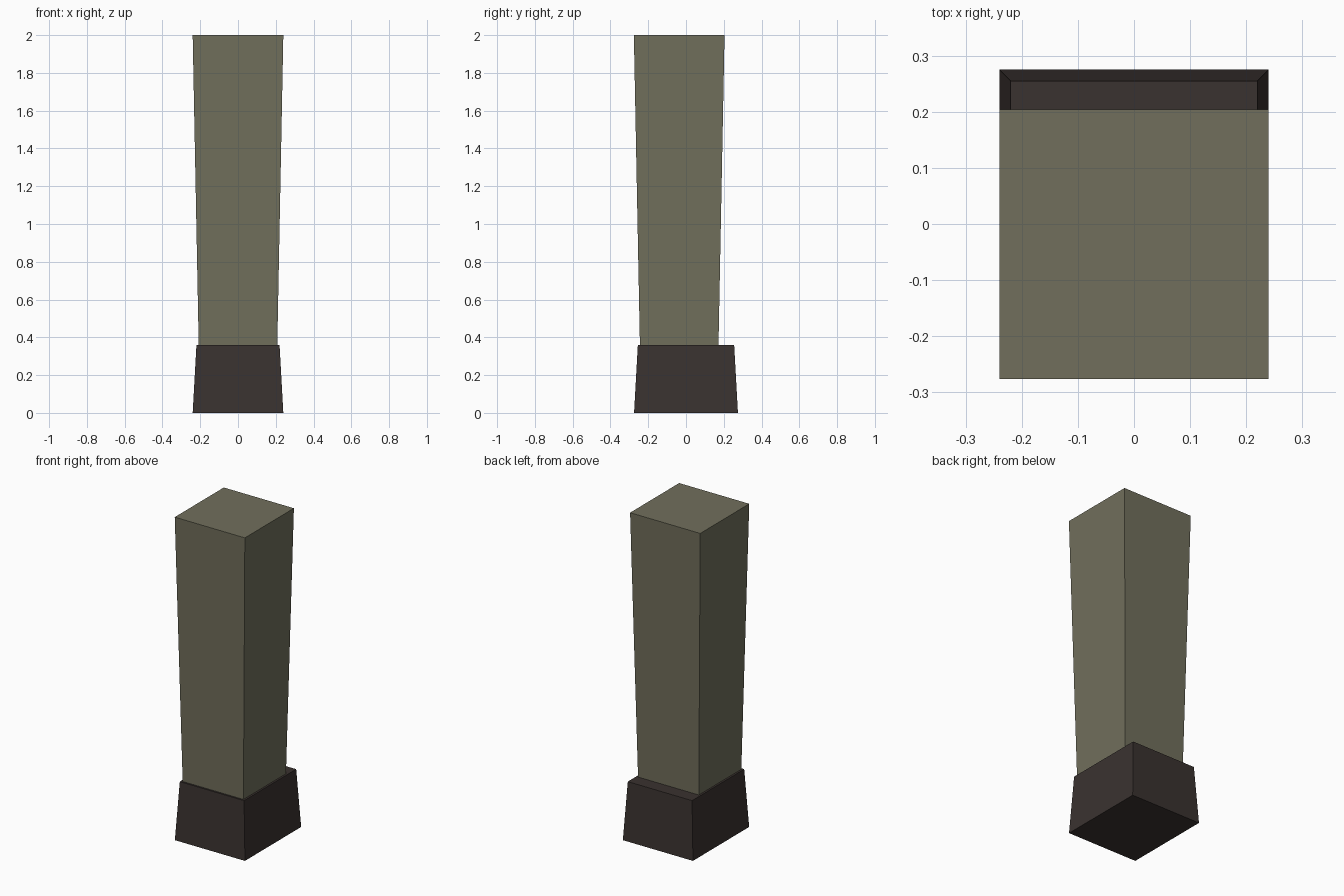
import bpy
import bmesh

if "Cube" in bpy.data.objects:
    bpy.data.objects.remove(bpy.data.objects["Cube"])


def material(name, rgb):
    mat = bpy.data.materials.new(name)
    mat.diffuse_color = (*rgb, 1)
    mat.use_nodes = True
    mat.node_tree.nodes["Principled BSDF"].inputs["Base Color"].default_value = mat.diffuse_color
    return mat


def tapered_box(name, z0, size0, z1, size1, y, mat):
    """Box from z0 to z1 whose (x, y) size changes from size0 to size1."""
    bm = bmesh.new()
    bmesh.ops.create_cube(bm, size=1)
    for v in bm.verts:
        z, size = (z1, size1) if v.co.z > 0 else (z0, size0)
        v.co = (v.co.x * size[0], y + v.co.y * size[1], z)
    mesh = bpy.data.meshes.new(name)
    bm.to_mesh(mesh)
    bm.free()
    mesh.materials.append(mat)
    obj = bpy.data.objects.new(name, mesh)
    bpy.context.collection.objects.link(obj)
    return obj


cloth = material("olive_cloth", (0.165, 0.159, 0.107))
leather = material("dark_leather", (0.042, 0.032, 0.029))

# Boot, narrowing upwards
tapered_box("boot", 0, (0.48, 0.55), 0.36, (0.44, 0.51), 0, leather)

# Trouser leg, widening upwards and set toward the front of the boot
tapered_box("trouser_leg", 0.36, (0.416, 0.416), 2, (0.48, 0.48), -0.036, cloth)
